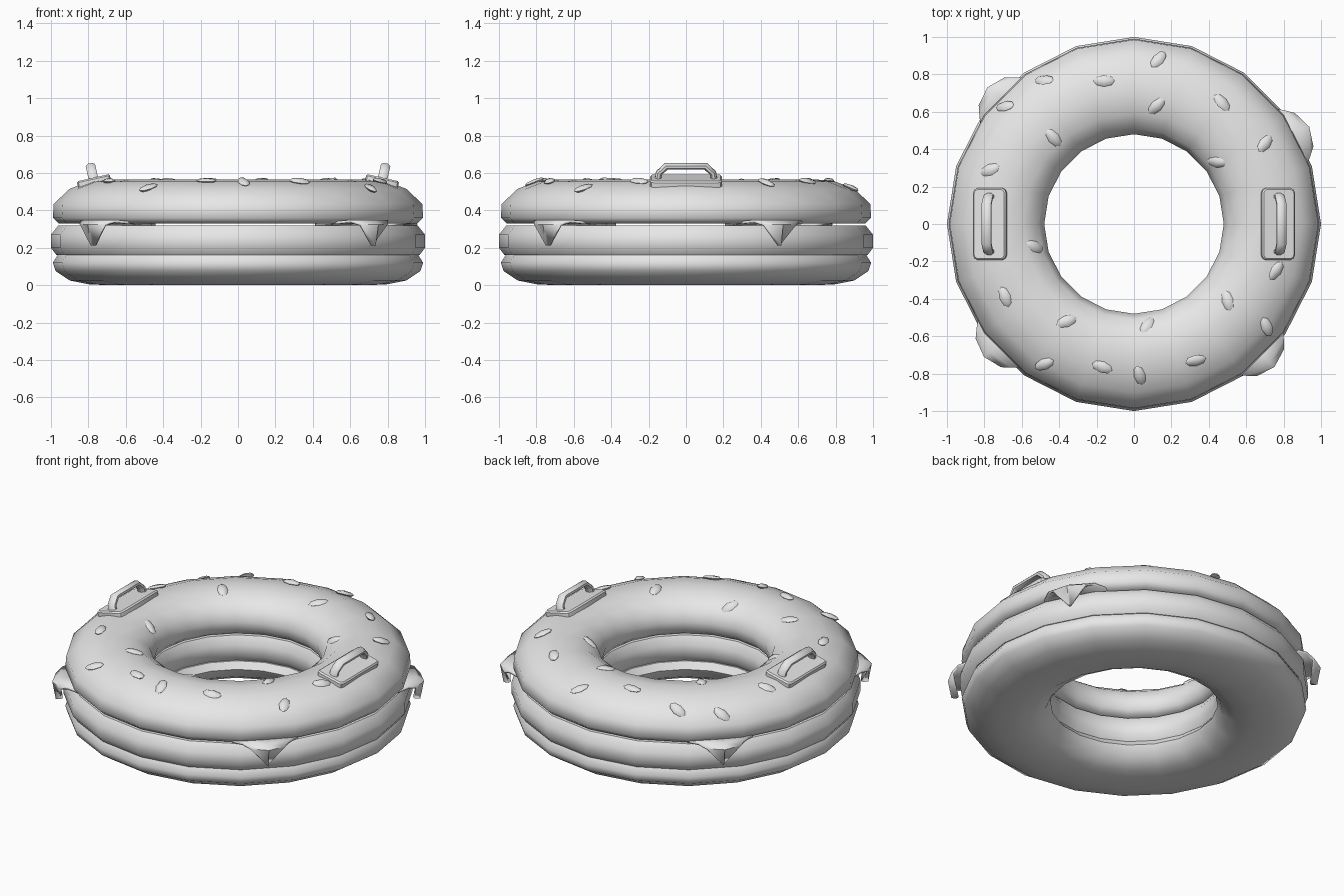
import bpy, bmesh, math
from mathutils import Matrix, Vector

cube = bpy.data.objects.get("Cube")
if cube:
    bpy.data.objects.remove(cube, do_unlink=True)

grey = bpy.data.materials.new("plain grey")
grey.use_nodes = True
grey.diffuse_color = (0.8, 0.8, 0.8, 1)
grey.node_tree.nodes["Principled BSDF"].inputs["Base Color"].default_value = (0.8, 0.8, 0.8, 1)


def finish(name, bm, matrix=Matrix(), angle=50):
    bmesh.ops.recalc_face_normals(bm, faces=bm.faces)
    mesh = bpy.data.meshes.new(name)
    bm.to_mesh(mesh)
    bm.free()
    mesh.materials.append(grey)
    obj = bpy.data.objects.new(name, mesh)
    bpy.context.collection.objects.link(obj)
    obj.matrix_world = matrix
    bpy.ops.object.select_all(action="DESELECT")
    obj.select_set(True)
    bpy.context.view_layer.objects.active = obj
    bpy.ops.object.shade_smooth_by_angle(angle=math.radians(angle))
    return obj


def ring(name, profile, sides=20):
    """Revolve a closed (radius, height) profile around z."""
    bm = bmesh.new()
    loops = []
    for i in range(sides):
        a = math.tau * i / sides
        loops.append([bm.verts.new((r * math.cos(a), r * math.sin(a), z)) for r, z in profile])
    n = len(profile)
    for i in range(sides):
        here, there = loops[i], loops[(i + 1) % sides]
        for j in range(n):
            k = (j + 1) % n
            bm.faces.new((here[j], there[j], there[k], here[k]))
    return finish(name, bm)


# Stacked rings
crown = [(0.48, 0.42), (0.51, 0.49), (0.59, 0.545), (0.7, 0.565),
         (0.8, 0.553), (0.9, 0.515), (0.985, 0.435)]
ring("top_bun", crown + [(0.99, 0.36), (0.96, 0.33), (0.52, 0.33), (0.49, 0.36)])
ring("patty", [(0.52, 0.16), (0.49, 0.2), (0.49, 0.27), (0.52, 0.32),
               (0.96, 0.32), (1, 0.27), (1, 0.2), (0.97, 0.16)])
ring("bottom_bun", [(0.51, 0.16), (0.48, 0.12), (0.51, 0.06), (0.59, 0.015), (0.7, 0),
                    (0.8, 0.005), (0.9, 0.025), (0.975, 0.075), (0.99, 0.12), (0.965, 0.16)])


def surface(r):
    """Height and outward slope of the top bun at a radius."""
    for (r0, z0), (r1, z1) in zip(crown, crown[1:]):
        if r <= r1:
            slope = (z1 - z0) / (r1 - r0)
            return z0 + slope * (r - r0), slope


# Sesame seeds: x, y, heading in degrees
seeds = [(.13, .88, 50), (-.48, .77, -10), (-.16, .765, 0), (-.69, .63, 0), (-.43, .46, -50),
         (.12, .63, 45), (.47, .65, -50), (.7, .43, 50), (.44, .33, 0), (-.77, .29, 20),
         (-.53, -.12, -20), (-.69, -.39, -70), (-.36, -.52, 20), (-.48, -.75, 25),
         (-.17, -.765, -20), (.03, -.81, -75), (.07, -.54, 60), (.33, -.73, 10),
         (.5, -.41, -75), (.76, -.25, 55), (.71, -.55, -65)]
for i, (x, y, heading) in enumerate(seeds):
    r = math.hypot(x, y)
    z, slope = surface(r)
    normal = Vector((-slope * x / r, -slope * y / r, 1)).normalized()
    tilt = Vector((0, 0, 1)).rotation_difference(normal).to_matrix().to_4x4()
    bm = bmesh.new()
    bmesh.ops.create_uvsphere(bm, u_segments=6, v_segments=4, radius=1)
    bmesh.ops.rotate(bm, verts=bm.verts, matrix=Matrix.Rotation(math.pi / 2, 3, "Y"))
    bmesh.ops.scale(bm, verts=bm.verts, vec=(0.057, 0.031, 0.016))
    place = Matrix.Translation((x, y, z + 0.003)) @ tilt @ Matrix.Rotation(math.radians(heading), 4, "Z")
    finish(f"seed_{i + 1}", bm, place)

# Drooping cheese corners: rows of (radius, height, half width)
rows = [(0.82, 0.322, 0.2), (0.97, 0.334, 0.19), (1.03, 0.342, 0.14), (1.065, 0.322, 0.1), (1.045, 0.215, 0.004)]
for i, heading in enumerate((29, 137, 221.5, -45.5)):
    bm = bmesh.new()
    grid = [[bm.verts.new((r - 0.03 * abs(s), s * w, z)) for s in (-1, 0, 1)] for r, z, w in rows]
    for a, b in zip(grid, grid[1:]):
        for j in range(2):
            bm.faces.new((a[j], b[j], b[j + 1], a[j + 1]))
    cheese = finish(f"cheese_corner_{i + 1}", bm, Matrix.Rotation(math.radians(heading), 4, "Z"))
    solid = cheese.modifiers.new("Thickness", "SOLIDIFY")
    solid.thickness = 0.014
    solid.offset = 0

# Handles: tilted rounded base plate and a bent grip
for side, label in ((1, "left"), (-1, "right")):
    lean = Matrix.Translation((side * 0.77, 0, 0.555)) @ Matrix.Rotation(side * 0.22, 4, "Y")
    bm = bmesh.new()
    bmesh.ops.create_cube(bm, size=1)
    bmesh.ops.scale(bm, verts=bm.verts, vec=(0.18, 0.385, 0.04))
    upright = [e for e in bm.edges if abs(e.verts[0].co.z - e.verts[1].co.z) > 0.01]
    bmesh.ops.bevel(bm, geom=upright, offset=0.025, segments=2, profile=0.5, affect="EDGES")
    top = [e for e in bm.edges if all(v.co.z > 0.01 for v in e.verts)]
    bmesh.ops.bevel(bm, geom=top, offset=0.008, segments=1, affect="EDGES")
    finish(f"{label}_handle_base", bm, lean, 35)

    bm = bmesh.new()
    path = [(-0.15, 0), (-0.145, 0.045), (-0.105, 0.083), (0.105, 0.083), (0.145, 0.045), (0.15, 0)]
    inward = [(1, 0), (0.9, -0.4), (0.4, -0.9), (-0.4, -0.9), (-0.9, -0.4), (-1, 0)]
    loops = []
    for (y, z), (dy, dz) in zip(path, inward):
        loop = []
        for k in range(8):
            a = math.tau * (k + 0.5) / 8
            t = 0.019 * math.sin(a)
            loop.append(bm.verts.new((0.028 * math.cos(a), y + dy * t, z + dz * t)))
        loops.append(loop)
    for a, b in zip(loops, loops[1:]):
        for k in range(8):
            m = (k + 1) % 8
            bm.faces.new((a[k], a[m], b[m], b[k]))
    bm.faces.new(loops[0])
    bm.faces.new(loops[-1])
    finish(f"{label}_handle_grip", bm, lean)
